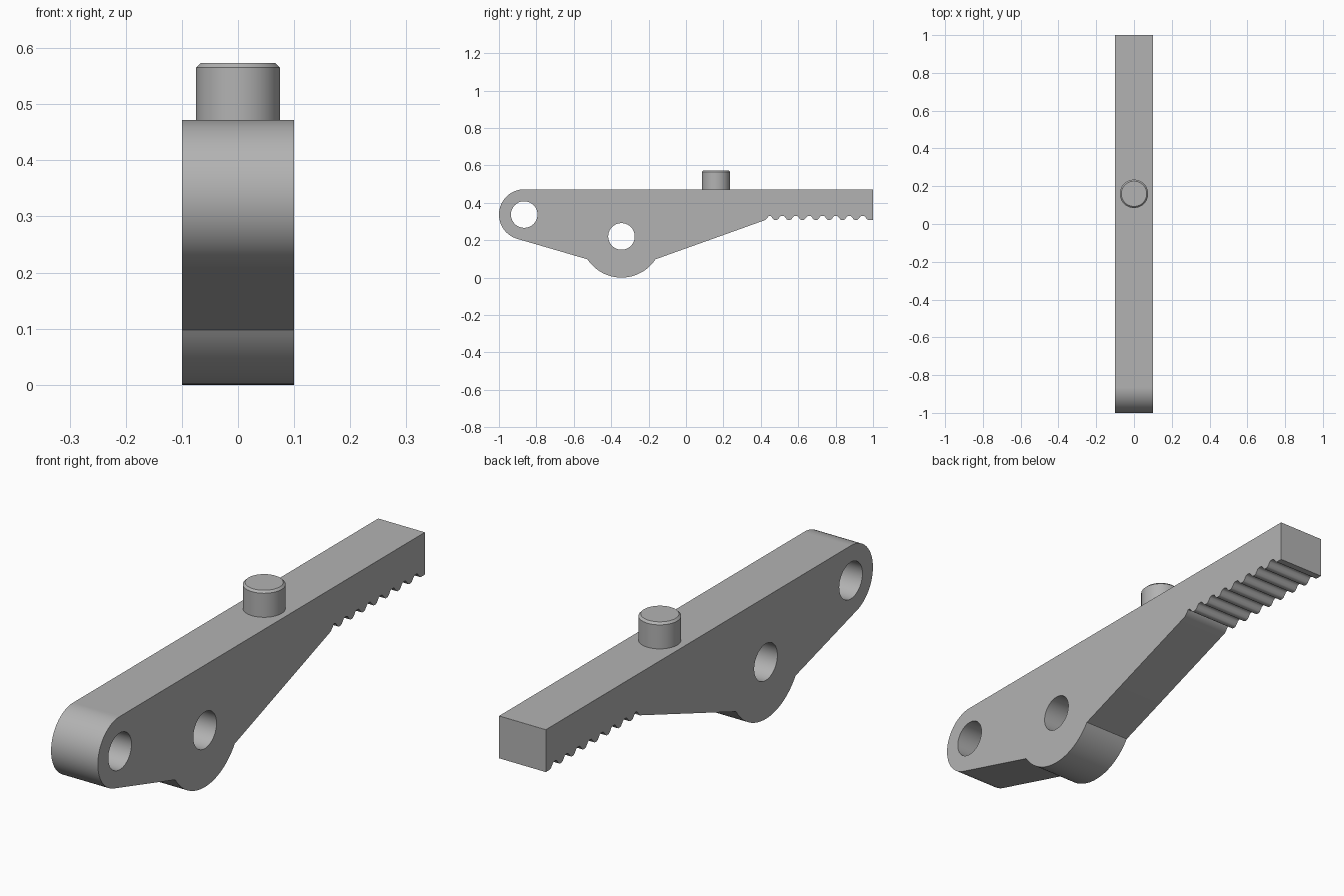
import bpy, bmesh
from math import cos, sin, pi, radians, atan2, degrees

cube = bpy.data.objects.get("Cube")
if cube:
    bpy.data.objects.remove(cube, do_unlink=True)

grey = bpy.data.materials.new("plain grey")
grey.use_nodes = True
grey.diffuse_color = (0.45, 0.45, 0.45, 1)
bsdf = grey.node_tree.nodes["Principled BSDF"]
bsdf.inputs["Base Color"].default_value = grey.diffuse_color
bsdf.inputs["Roughness"].default_value = 0.6

HALF_W, TOP = 0.1, 0.472
NOSE, NOSE_R = (-0.865, 0.337), 0.135
PIVOT, PIVOT_R = (-0.345, 0.218), 0.218
HOLE_R = 0.071


def arc(centre, r, a0, a1, n):
    """Points (y, z) on an arc, angles in degrees."""
    angles = [radians(a0 + (a1 - a0) * i / n) for i in range(n + 1)]
    return [(centre[0] + r * cos(a), centre[1] + r * sin(a)) for a in angles]


def finish(ob):
    ob.data.materials.clear()
    ob.data.materials.append(grey)
    bpy.ops.object.select_all(action="DESELECT")
    ob.select_set(True)
    bpy.context.view_layer.objects.active = ob
    bpy.ops.object.shade_smooth_by_angle(angle=radians(35))
    mod = ob.modifiers.new("clean shading", "WEIGHTED_NORMAL")
    mod.keep_sharp = True


def cylinder(name, r, depth, loc, rot=(0, 0, 0)):
    bpy.ops.mesh.primitive_cylinder_add(vertices=64, radius=r, depth=depth,
                                        location=loc, rotation=rot)
    ob = bpy.context.object
    ob.name = name
    return ob


# Lever outline: rounded nose, belly round the pivot, sloping arm, teeth
outline = arc(NOSE, NOSE_R, 90, 254, 32)
outline += arc(PIVOT, PIVOT_R, 213.5, 326.5, 32)
outline.append((0.425, 0.308))
PITCH, STEPS, TEETH = 0.0715, 12, 8
last_tooth = 0.98
first_tooth = last_tooth - PITCH * (TEETH - 1)
for i in range(-STEPS // 2, STEPS * (TEETH - 1) + 1):
    wave = max(-1, min(1, 1.4 * cos(2 * pi * i / STEPS)))
    outline.append((first_tooth + PITCH * i / STEPS, 0.319 - 0.011 * wave))
outline += [(1, 0.308), (1, TOP)]

bm = bmesh.new()
face = bm.faces.new([bm.verts.new((-HALF_W, y, z)) for y, z in outline])
out = bmesh.ops.extrude_face_region(bm, geom=[face])
bmesh.ops.translate(bm, vec=(2 * HALF_W, 0, 0),
                    verts=[v for v in out["geom"] if isinstance(v, bmesh.types.BMVert)])
bmesh.ops.recalc_face_normals(bm, faces=bm.faces)

# Rounded top edges
top_edges = [e for e in bm.edges if all(v.co.z > TOP - 0.0001 for v in e.verts)
             and (abs(e.verts[0].co.y - e.verts[1].co.y) > 1
                  or e.verts[0].co.y > 0.9)]
bmesh.ops.bevel(bm, geom=top_edges, offset=0.014, segments=4, profile=0.5,
                affect="EDGES", clamp_overlap=True)
mesh = bpy.data.meshes.new("lever_body")
bm.to_mesh(mesh)
bm.free()
body = bpy.data.objects.new("lever_body", mesh)
bpy.context.collection.objects.link(body)

# Two round holes through the lever
for y, z in ((NOSE[0], NOSE[1]), (PIVOT[0], PIVOT[1] + 0.002)):
    cutter = cylinder("hole_cutter", HOLE_R, 0.5, (0, y, z), (0, pi / 2, 0))
    cutter.hide_render = True
    mod = body.modifiers.new("hole", "BOOLEAN")
    mod.operation, mod.solver, mod.object = "DIFFERENCE", "EXACT", cutter
    bpy.context.view_layer.objects.active = body
    bpy.ops.object.modifier_apply(modifier=mod.name)
    bpy.data.objects.remove(cutter, do_unlink=True)
finish(body)

# Upright pin with a chamfered top
pin = cylinder("top_pin", 0.075, 0.123, (0, 0.16, 0.5115))
bm = bmesh.new()
bm.from_mesh(pin.data)
rim = [e for e in bm.edges if all(v.co.z > 0 for v in e.verts)]
bmesh.ops.bevel(bm, geom=rim, offset=0.008, segments=1, affect="EDGES")
bm.to_mesh(pin.data)
bm.free()
finish(pin)
